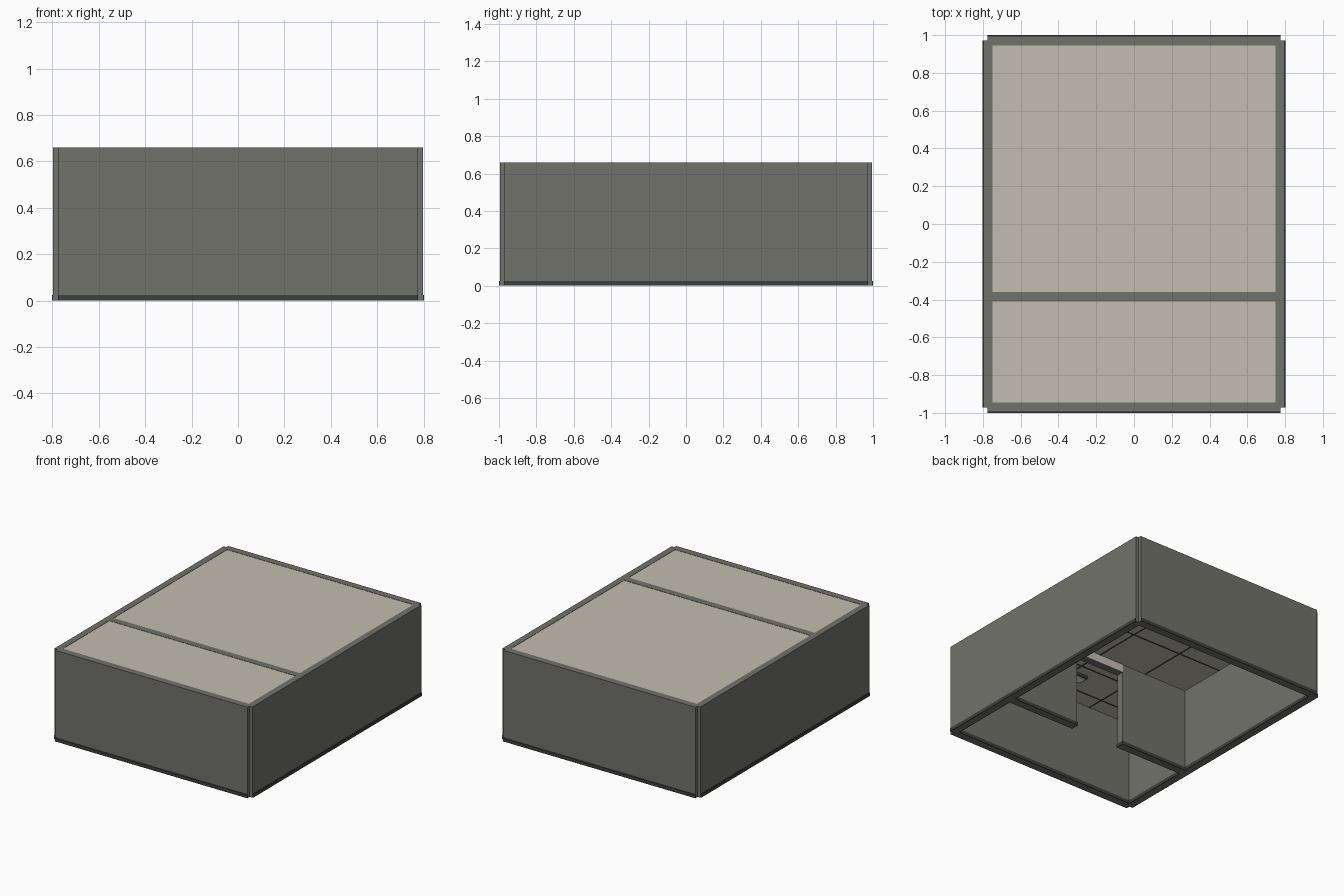
import bpy

cube = bpy.data.objects.get("Cube")
if cube:
    bpy.data.objects.remove(cube, do_unlink=True)


def material(name, rgb):
    m = bpy.data.materials.new(name)
    m.use_nodes = True
    m.diffuse_color = (*rgb, 1)
    m.node_tree.nodes["Principled BSDF"].inputs["Base Color"].default_value = (*rgb, 1)
    return m


WALL = material("wall grey", (0.165, 0.17, 0.145))
SKIRT = material("skirting charcoal", (0.045, 0.053, 0.046))
CEILING = material("ceiling cream", (0.55, 0.51, 0.44))
SEAM = material("seam brown", (0.06, 0.05, 0.045))
LAMP = material("lamp white", (0.8, 0.79, 0.72))


def box(name, lo, hi, mat):
    """Axis-aligned box between two corners."""
    mesh = bpy.data.meshes.new(name)
    pts = [(x, y, z) for x in (lo[0], hi[0]) for y in (lo[1], hi[1]) for z in (lo[2], hi[2])]
    faces = [(0, 1, 3, 2), (4, 6, 7, 5), (0, 4, 5, 1), (2, 3, 7, 6), (0, 2, 6, 4), (1, 5, 7, 3)]
    mesh.from_pydata(pts, [], faces)
    mesh.materials.append(mat)
    ob = bpy.data.objects.new(name, mesh)
    bpy.context.collection.objects.link(ob)
    return ob


TOP, SPLIT, UNDER = 0.66, 0.22, 0.62
SKIRT_H, LIP = 0.025, 0.005
OUT_X, OUT_Y, IN_X, IN_Y = 0.797, 0.995, 0.75, 0.945
END_X, END_Y = 0.775, 0.972
DIV_F, DIV_B, DOOR = -0.41, -0.36, 0.2


def wall(name, x0, x1, y0, y1):
    """Wall in two stacked bands."""
    box(name + "_lower", (x0, y0, 0), (x1, y1, SPLIT), WALL)
    box(name + "_upper", (x0, y0, SPLIT), (x1, y1, TOP), WALL)


# Outer walls with notched corners, and skirting on both faces
for s, side in ((-1, "right"), (1, "left")):
    wall(side + "_wall", *sorted((s * IN_X, s * OUT_X)), -END_Y, END_Y)
    a, b = sorted((s * OUT_X, s * (OUT_X + LIP)))
    box(side + "_outer_skirting", (a, -END_Y, 0), (b, END_Y, SKIRT_H), SKIRT)
    a, b = sorted((s * IN_X, s * (IN_X - LIP)))
    for room, y0, y1 in (("main", DIV_B, IN_Y), ("front", -IN_Y, DIV_F)):
        box(f"{side}_{room}_inner_skirting", (a, y0, 0), (b, y1, SKIRT_H), SKIRT)

for s, side in ((-1, "front"), (1, "back")):
    wall(side + "_wall", -END_X, END_X, *sorted((s * IN_Y, s * OUT_Y)))
    a, b = sorted((s * OUT_Y, s * (OUT_Y + LIP)))
    box(side + "_outer_skirting", (-END_X, a, 0), (END_X, b, SKIRT_H), SKIRT)
    a, b = sorted((s * IN_Y, s * (IN_Y - LIP)))
    box(side + "_inner_skirting", (-IN_X, a, 0), (IN_X, b, SKIRT_H), SKIRT)

# Dividing wall with a doorway, its skirting wrapping the jambs
for s, side in ((-1, "right"), (1, "left")):
    x0, x1 = sorted((s * DOOR, s * IN_X))
    wall(side + "_divider", x0, x1, DIV_F, DIV_B)
    a, b = sorted((s * (DOOR - LIP), s * IN_X))
    for face, y0, y1 in (("front", DIV_F - LIP, DIV_F), ("back", DIV_B, DIV_B + LIP)):
        box(f"{side}_divider_{face}_skirting", (a, y0, 0), (b, y1, SKIRT_H), SKIRT)
    a, b = sorted((s * (DOOR - LIP), s * DOOR))
    box(side + "_jamb_skirting", (a, DIV_F, 0), (b, DIV_B, SKIRT_H), SKIRT)

# Door header with pale plates on both faces
box("door_header", (-DOOR, DIV_F, 0.56), (DOOR, DIV_B, TOP), WALL)
box("header_front_plate", (-DOOR, DIV_F - 0.004, 0.56), (DOOR, DIV_F, UNDER), CEILING)
box("header_back_plate", (-DOOR, DIV_B, 0.56), (DOOR, DIV_B + 0.004, UNDER), CEILING)

# Ceilings, their tile seams and the lamps
rooms = (("main", DIV_B, IN_Y, (0.0, 0.32, 0.63), 0.2, 0.17),
         ("front", -IN_Y, DIV_F, (-0.82, -0.55), -0.67, 0.12))
for room, y0, y1, seams, lamp_y, half in rooms:
    box(room + "_ceiling", (-IN_X, y0, UNDER), (IN_X, y1, TOP - 0.002), CEILING)
    z0 = UNDER - 0.003
    for i, y in enumerate(seams):
        box(f"{room}_cross_seam_{i}", (-IN_X, y - 0.004, z0), (IN_X, y + 0.004, UNDER), SEAM)
    for i, x in enumerate((-0.4, 0, 0.4)):
        box(f"{room}_long_seam_{i}", (x - 0.004, y0, z0), (x + 0.004, y1, UNDER), SEAM)
    box(room + "_lamp_frame", (-half, lamp_y - 0.04, 0.6), (half, lamp_y + 0.04, UNDER), SKIRT)
    box(room + "_lamp_panel", (-half + 0.01, lamp_y - 0.03, 0.595),
        (half - 0.01, lamp_y + 0.03, 0.6), LAMP)
